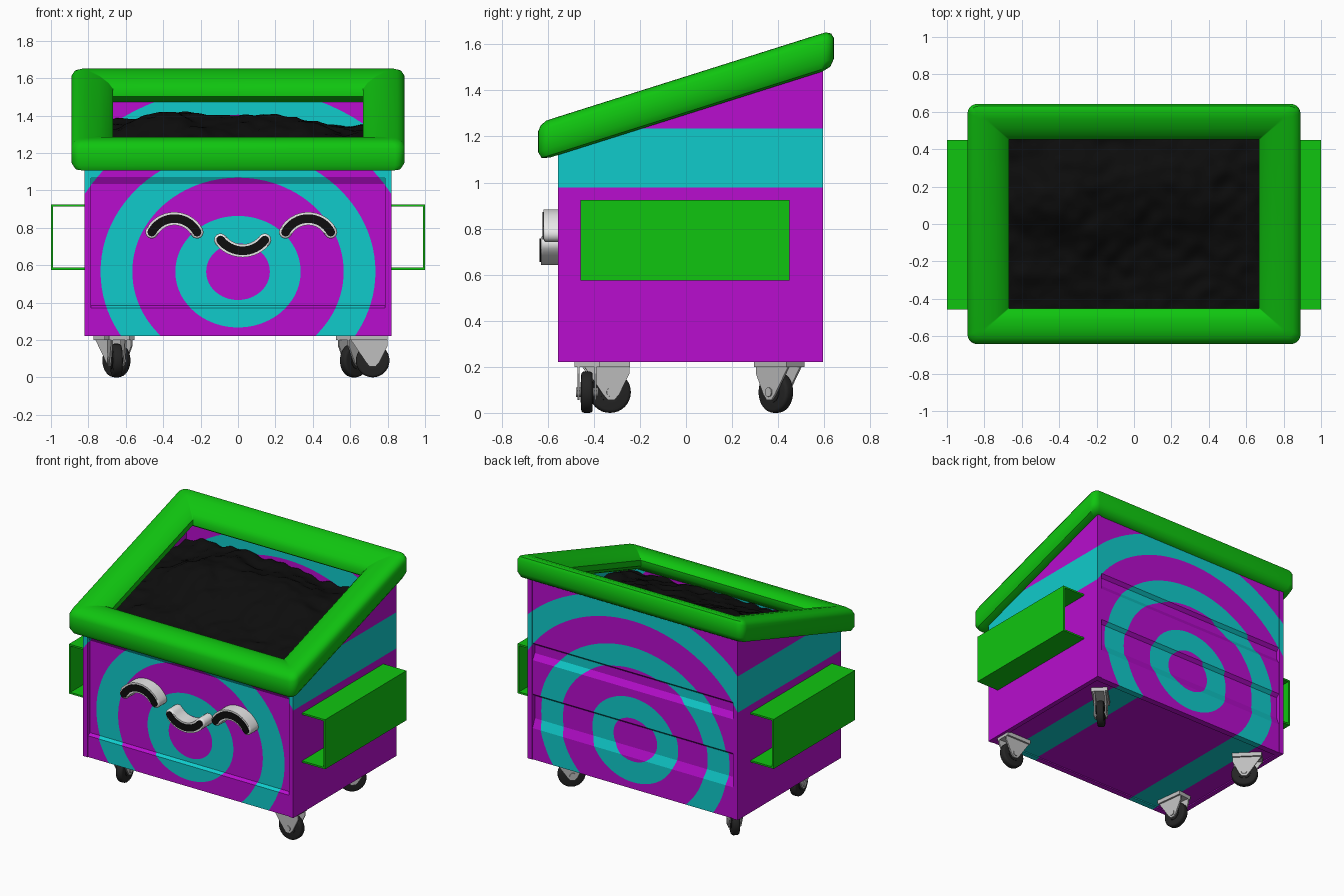
import bpy, bmesh, math
from mathutils import Matrix, Vector, noise

if "Cube" in bpy.data.objects:
    bpy.data.objects.remove(bpy.data.objects["Cube"])


def material(name, r, g, b):
    m = bpy.data.materials.new(name)
    m.use_nodes = True
    m.diffuse_color = (r, g, b, 1)
    bsdf = next(n for n in m.node_tree.nodes if n.type == 'BSDF_PRINCIPLED')
    bsdf.inputs["Base Color"].default_value = (r, g, b, 1)
    bsdf.inputs["Roughness"].default_value = 0.6
    return m


purple = material("purple paint", 0.48, 0.004, 0.62)
cyan = material("cyan paint", 0.005, 0.6, 0.6)
green = material("green plastic", 0.005, 0.56, 0.005)
black = material("black", 0.004, 0.004, 0.004)
rubber = material("dark rubber", 0.018, 0.018, 0.018)
steel = material("grey steel", 0.52, 0.52, 0.52)
white = material("white", 0.8, 0.8, 0.8)


def finish(name, bm, mat=None, smooth=None):
    bmesh.ops.recalc_face_normals(bm, faces=bm.faces)
    me = bpy.data.meshes.new(name)
    bm.to_mesh(me)
    bm.free()
    if mat:
        me.materials.append(mat)
    ob = bpy.data.objects.new(name, me)
    bpy.context.collection.objects.link(ob)
    if smooth:
        bpy.ops.object.select_all(action='DESELECT')
        ob.select_set(True)
        bpy.context.view_layer.objects.active = ob
        bpy.ops.object.shade_smooth_by_angle(angle=math.radians(smooth))
    return ob


def prism(name, pts, axis, lo, hi, mat=None, bevel=0, smooth=None):
    """Extrude a closed outline along x (points are y, z) or y (points are x, z)."""
    bm = bmesh.new()
    place = (lambda p, t: (t, p[0], p[1])) if axis == 'x' else (lambda p, t: (p[0], t, p[1]))
    a = [bm.verts.new(place(p, lo)) for p in pts]
    b = [bm.verts.new(place(p, hi)) for p in pts]
    front = bm.faces.new(a)
    bm.faces.new(b[::-1])
    for i in range(len(pts)):
        j = (i + 1) % len(pts)
        bm.faces.new((a[i], b[i], b[j], a[j]))
    if bevel:
        bmesh.ops.bevel(bm, geom=list(front.edges), offset=bevel, segments=3,
                        profile=0.5, affect='EDGES')
    return finish(name, bm, mat, smooth)


def slope(y, z=1.36):
    return z + 0.316 * y


# Elliptical ring cutter that separates the two paint colours
def ring_cutter():
    bm = bmesh.new()
    n = 96
    for r0, r1 in ((0.17, 0.335), (0.565, 0.735), (0.943, 1.113)):
        loops = [[bm.verts.new((r * math.cos(math.tau * i / n), y,
                                0.565 + 0.89 * r * math.sin(math.tau * i / n))) for i in range(n)]
                 for r, y in ((r0, -1), (r1, -1), (r1, 1), (r0, 1))]
        for k in range(4):
            p, q = loops[k], loops[(k + 1) % 4]
            for i in range(n):
                j = (i + 1) % n
                bm.faces.new((p[i], p[j], q[j], q[i]))
    ob = finish("ring_cutter", bm)
    ob.hide_render = True
    return ob


cutter = ring_cutter()


def paint_rings(wall):
    for operation, mat, tag in (('DIFFERENCE', purple, "purple"), ('INTERSECT', cyan, "cyan")):
        mod = wall.modifiers.new("rings", 'BOOLEAN')
        mod.operation, mod.object, mod.solver = operation, cutter, 'EXACT'
        ev = wall.evaluated_get(bpy.context.evaluated_depsgraph_get())
        me = bpy.data.meshes.new_from_object(ev)
        me.materials.clear()
        me.materials.append(mat)
        for f in me.polygons:
            f.material_index = 0
        ob = bpy.data.objects.new(wall.name + "_" + tag, me)
        bpy.context.collection.objects.link(ob)
        wall.modifiers.remove(mod)
    bpy.data.objects.remove(wall)


# Bin walls: grooved front and back panels, flat sides, floor
F, B = -0.55, 0.59
paint_rings(prism("front_panel", [
    (F, 0.22), (F, 0.37), (F + 0.02, 0.385), (F + 0.02, 1.035), (F, 1.07),
    (F, slope(F)), (F + 0.04, slope(F)), (F + 0.04, 0.22)], 'x', -0.785, 0.785))
paint_rings(prism("back_panel", [
    (B, 0.22), (B, 0.44), (B - 0.025, 0.5), (B - 0.025, 0.66), (B, 0.68), (B, 0.92),
    (B - 0.025, 0.96), (B - 0.025, 1.02), (B, 1.04), (B, slope(B)),
    (B - 0.045, slope(B)), (B - 0.045, 0.22)], 'x', -0.785, 0.785))
for s, side in ((1, "left"), (-1, "right")):
    lo, hi = sorted((s * 0.785, s * 0.82))
    paint_rings(prism(side + "_wall", [(-0.555, 0.22), (0.595, 0.22), (0.595, slope(0.595)),
                                       (-0.555, slope(-0.555))], 'x', lo, hi))
paint_rings(prism("floor", [(-0.51, 0.228), (0.545, 0.228), (0.545, 0.25), (-0.51, 0.25)],
                  'x', -0.785, 0.785))
bpy.data.objects.remove(cutter)


# Sloping padded rim: a closed profile (inset, height) swept round a rounded rectangle
def rim():
    profile = [(0, 1.335), (0, 1.425), (0.012, 1.448), (0.035, 1.46), (0.08, 1.461), (0.13, 1.448),
               (0.17, 1.425), (0.19, 1.40), (0.19, 1.36), (0.16, 1.33), (0.11, 1.305),
               (0.05, 1.295), (0.015, 1.305)]
    bm = bmesh.new()
    loops = []
    for d, z in profile:
        hx, hy, r = 0.89 - d * 1.16, 0.642 - d, max(0.05 - d * 0.5, 0.004)
        loop = []
        for k, (sx, sy) in enumerate(((1, 1), (-1, 1), (-1, -1), (1, -1))):
            for i in range(6):
                a = math.pi / 2 * (k + i / 5)
                x, y = sx * (hx - r) + r * math.cos(a), sy * (hy - r) + r * math.sin(a)
                loop.append(bm.verts.new((x, y, slope(y, z))))
        loops.append(loop)
    for k, p in enumerate(loops):
        q = loops[(k + 1) % len(loops)]
        for i in range(len(p)):
            j = (i + 1) % len(p)
            bm.faces.new((p[i], p[j], q[j], q[i]))
    finish("padded_rim", bm, green, 40)


rim()


# Lumpy heap of rubbish
bm = bmesh.new()
bmesh.ops.create_grid(bm, x_segments=70, y_segments=50, size=1)
for v in bm.verts:
    x, y = v.co.x * 0.784, v.co.y * 0.53
    z = 1.25 + 0.2 * y
    for px, py, h, w in ((-0.35, 0.15, 0.13, 0.2), (0.1, 0.2, 0.09, 0.16), (0.38, 0.1, 0.07, 0.15)):
        z += h * math.exp(-((x - px) ** 2 + (y - py) ** 2) / (2 * w * w))
    z += 0.035 * noise.noise(Vector((x * 5, y * 5, 1))) + 0.02 * noise.noise(Vector((x * 13, y * 13, 4)))
    v.co = (x, y, z)
finish("rubbish_heap", bm, black, 40)

# Fork sleeves on both sides, open front to back
for s, side in ((1, "left"), (-1, "right")):
    prism(side + "_fork_sleeve", [(s * x, z) for x, z in (
        (0.82, 0.575), (1, 0.575), (1, 0.925), (0.82, 0.925), (0.82, 0.913),
        (0.988, 0.913), (0.988, 0.587), (0.82, 0.587))], 'y', -0.457, 0.45, green)


# Smiling face: curved raised bars with black fronts
def arc_bar(name, cx, cz, r, mid, half, width, y0, y1, mat, bevel=0):
    pts, w, n = [], width / 2, 16

    def polar(rad, a):
        return Vector((cx + rad * math.cos(a), cz + rad * math.sin(a)))
    a0, a1 = math.radians(mid - half), math.radians(mid + half)
    for i in range(n + 1):
        pts.append(polar(r + w, a0 + (a1 - a0) * i / n))
    for i in range(1, 6):
        t = a1 + math.pi * i / 6
        pts.append(polar(r, a1) + w * Vector((math.cos(t), math.sin(t))))
    for i in range(n + 1):
        pts.append(polar(r - w, a1 + (a0 - a1) * i / n))
    for i in range(1, 6):
        t = a0 + math.pi + math.pi * i / 6
        pts.append(polar(r, a0) + w * Vector((math.cos(t), math.sin(t))))
    prism(name, pts, 'y', y0, y1, mat, bevel, 40)


for name, cx, cz, r, mid, half, y in (("right_eye", -0.34, 0.712, 0.137, 90, 62, -0.618),
                                      ("left_eye", 0.375, 0.712, 0.137, 90, 62, -0.618),
                                      ("mouth", 0.025, 0.827, 0.15, 270, 52, -0.63)):
    arc_bar(name + "_backing", cx, cz, r, mid, half, 0.07, y, -0.53, white, 0.012)
    arc_bar(name + "_front", cx, cz, r, mid, half, 0.046, y - 0.005, y + 0.004, black)


# Swivelling casters
def cylinder(name, radius, depth, mat, bevel=0):
    bm = bmesh.new()
    bmesh.ops.create_cone(bm, cap_ends=True, segments=32, radius1=radius, radius2=radius, depth=depth,
                          matrix=Matrix.Translation((0, 0, 0.09)) @ Matrix.Rotation(math.pi / 2, 4, 'X'))
    if bevel:
        rims = [e for e in bm.edges if abs(e.verts[0].co.y - e.verts[1].co.y) < 1e-4]
        bmesh.ops.bevel(bm, geom=rims, offset=bevel, segments=3, profile=0.5, affect='EDGES')
    return finish(name, bm, mat, 35)


for name, x, y, turn in (("front_left", 0.72, -0.43, 0), ("front_right", -0.65, -0.33, 97),
                         ("back_left", 0.62, 0.39, 225), ("back_right", -0.65, 0.39, 315)):
    parts = [cylinder(name + "_wheel", 0.09, 0.05, rubber, 0.014),
             cylinder(name + "_hub", 0.045, 0.056, rubber),
             cylinder(name + "_axle", 0.02, 0.096, steel),
             prism(name + "_mount", [(-0.12, 0.2), (0.08, 0.2), (0.08, 0.228), (-0.12, 0.228)],
                   'y', -0.055, 0.055, steel)]
    for s in (-1, 1):
        parts.append(prism(name + "_fork", [(-0.12, 0.205), (-0.035, 0.08), (-0.015, 0.057), (0.015, 0.057),
                                            (0.035, 0.08), (0.08, 0.17), (0.08, 0.205)],
                           'y', s * 0.037 - 0.005, s * 0.037 + 0.005, steel))
    for p in parts:
        p.matrix_world = Matrix.Translation((x, y, 0)) @ Matrix.Rotation(math.radians(turn), 4, 'Z')
